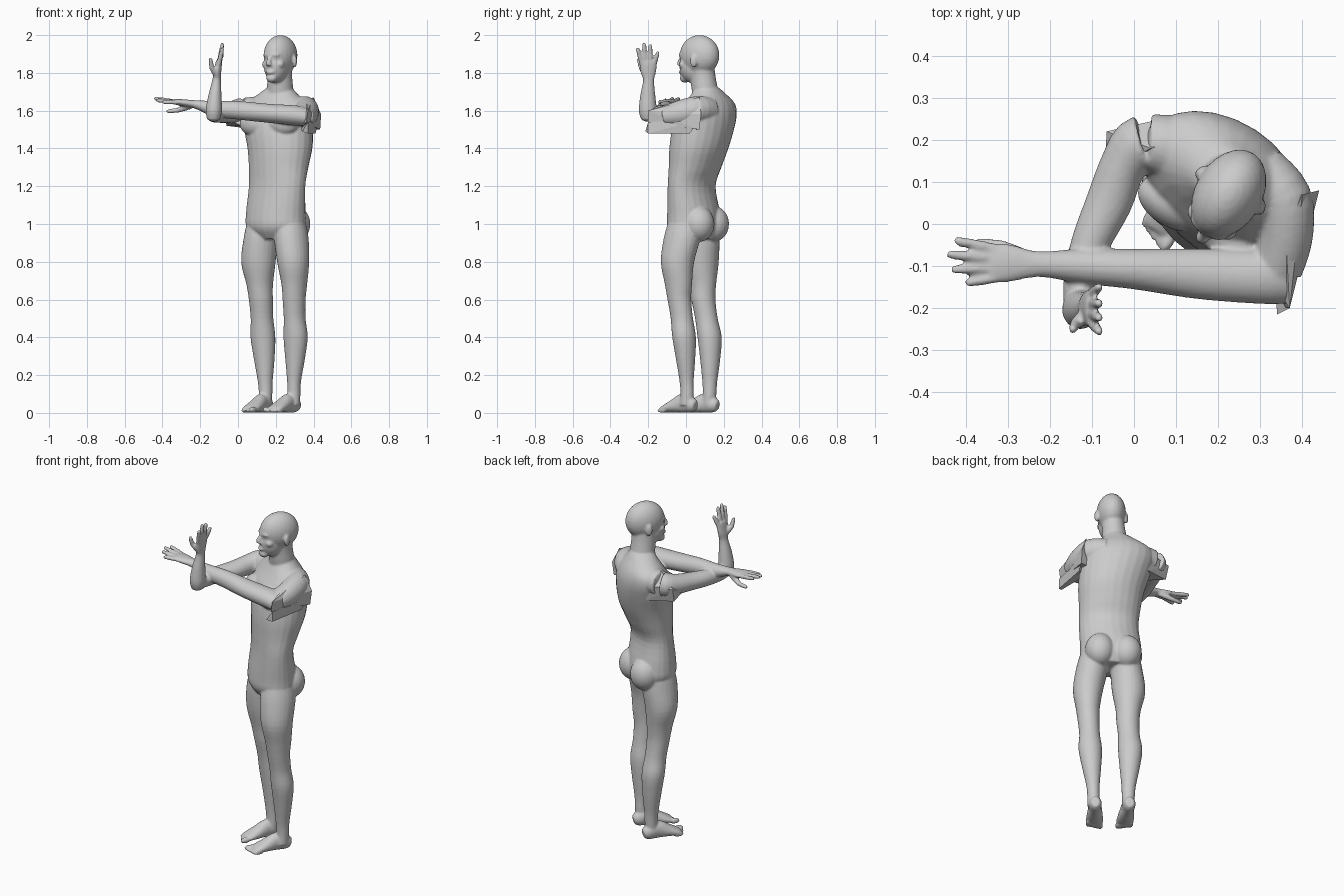
import bpy, bmesh
from math import sin, cos, pi, radians
from mathutils import Vector, Matrix

bm = bmesh.new()
YAW = radians(-31)


def ball(c, r, yaw=YAW):
    m = Matrix.Translation(c) @ Matrix.Rotation(yaw, 4, 'Z') @ Matrix.Diagonal((*r, 1))
    bmesh.ops.create_uvsphere(bm, u_segments=24, v_segments=16, radius=1, matrix=m)


def local(o, u, v, z, yaw=YAW):
    """u to the figure's left, v to its back, turned about o."""
    return (o[0] + u * cos(yaw) - v * sin(yaw), o[1] + u * sin(yaw) + v * cos(yaw), z)


def tube(pts, side, level=False, n=24, steps=4):
    """Loft ellipses (x, y, z, half width along side, other half width)."""
    P = [Vector(p) for p in pts]
    fine = []
    for i in range(len(P) - 1):
        a, b, c, d = P[max(i - 1, 0)], P[i], P[i + 1], P[min(i + 2, len(P) - 1)]
        for k in range(steps):
            t = k / steps
            fine.append(b + (c - a) * (t / 2) + (a * 2 - b * 5 + c * 4 - d) * (t * t / 2)
                        + (b * 3 - a - c * 3 + d) * (t ** 3 / 2))
    fine.append(P[-1])
    rings = []
    for i, p in enumerate(fine):
        q, w = fine[max(i - 1, 0)], fine[min(i + 1, len(fine) - 1)]
        t = Vector((0, 0, w[2] - q[2])) if level else Vector((w - q)[:3])
        t.normalize()
        s = Vector(side)
        s = (s - t * s.dot(t)).normalized()
        m = t.cross(s)
        o = Vector(p[:3])
        rings.append([bm.verts.new(o + s * p[3] * cos(2 * pi * j / n) + m * p[4] * sin(2 * pi * j / n))
                      for j in range(n)])
    for a, b in zip(rings, rings[1:]):
        for j in range(n):
            bm.faces.new((a[j], a[(j + 1) % n], b[(j + 1) % n], b[j]))
    bm.faces.new(rings[0][::-1])
    bm.faces.new(rings[-1])


def finger(base, tip, r=.0125):
    b, t = Vector(base), Vector(tip)
    m = b.lerp(t, .5)
    tube([(*b, r, r), (*m, r, r), (*t, r * .85, r * .85)], (.3, .8, .55), n=12)
    ball(t, (r * .85,) * 3)


def foot(heel, yaw, left):
    prof = [(0, .036, .022, .026), (.025, .042, .034, .041), (.08, .052, .036, .051),
            (.14, .037, .044, .036), (.19, .024, .048, .022), (.215, .018, .042, .014)]
    tube([(*local(heel, 0, -d, z, yaw), w, h) for d, z, w, h in prof], (cos(yaw), sin(yaw), 0))
    for i in range(5):
        u = (-.033 + i * .0175) * left
        r = .017 if i == 0 else .012
        ball(local(heel, u, -.225 + i * .007, r, yaw), (r * .85, .03, r), yaw)


def side_of(yaw):
    return (cos(yaw), sin(yaw), 0)


# torso
tube([(.205, .045, .92, .10, .09), (.2, .042, .98, .165, .125), (.2, .04, 1.06, .17, .125),
      (.207, .03, 1.2, .165, .107), (.215, .048, 1.3, .17, .125), (.222, .068, 1.4, .182, .145),
      (.215, .09, 1.5, .195, .15), (.208, .11, 1.58, .20, .138), (.205, .125, 1.64, .175, .11),
      (.212, .12, 1.69, .11, .08), (.22, .11, 1.72, .07, .065)], side_of(radians(-33)), True)
for s in (-1, 1):
    ball(local((.2, .045), s * .075, .07, 1.0), (.082, .085, .095))      # buttocks
    ball(local((.215, .09), s * .085, -.10, 1.53), (.09, .055, .065))    # chest

# neck and head
tube([(.215, .115, 1.63, .075, .07), (.222, .1, 1.71, .07, .07), (.222, .09, 1.78, .064, .068),
      (.225, .085, 1.84, .062, .066)], side_of(YAW), True)
H = (.225, .072)
ball(local(H, 0, 0, 1.893), (.08, .113, .107))
ball(local(H, 0, -.045, 1.835), (.063, .07, .088))
ball(local(H, 0, -.09, 1.772), (.03, .027, .024))
ball(local(H, 0, -.093, 1.895), (.05, .022, .017))
tube([(*local(H, 0, -.105, 1.89), .009, .01), (*local(H, 0, -.122, 1.86), .013, .014),
      (*local(H, 0, -.122, 1.838), .018, .014)], side_of(YAW), True, 12)
ball(local(H, 0, -.108, 1.803), (.024, .015, .012))
for s in (-1, 1):
    ball(local(H, s * .082, .012, 1.862), (.011, .02, .033), YAW + s * .4)
    ball(local(H, s * .04, -.075, 1.845), (.026, .025, .022))

# legs
tube([(.275, -.005, 1.03, .075, .085), (.282, -.02, .93, .088, .1), (.292, -.045, .8, .083, .09),
      (.298, -.04, .68, .066, .074), (.297, -.035, .6, .06, .064), (.3, -.022, .5, .057, .06),
      (.305, -.01, .4, .065, .062), (.302, -.002, .28, .052, .05), (.297, .003, .17, .037, .038),
      (.296, .006, .1, .034, .036), (.293, .002, .04, .034, .038)], side_of(YAW), True)
tube([(.13, .08, 1.03, .075, .085), (.122, .08, .93, .088, .1), (.108, .083, .8, .092, .09),
      (.115, .088, .68, .07, .072), (.121, .092, .6, .064, .064), (.127, .108, .5, .06, .06),
      (.132, .125, .4, .067, .063), (.139, .128, .28, .055, .052), (.144, .126, .17, .04, .04),
      (.146, .125, .1, .036, .036), (.142, .12, .04, .034, .038)], side_of(YAW), True)
foot((.317, .05), radians(-38), 1)
foot((.168, .168), radians(-31), -1)

# left arm, stretched across the chest
tube([(.3, .12, 1.6, .07, .07), (.355, .06, 1.605, .068, .072), (.36, -.03, 1.585, .065, .07),
      (.34, -.11, 1.57, .06, .055)], (1, 0, 0))
tube([(.36, -.12, 1.565, .07, .05), (.3, -.125, 1.575, .065, .053), (.15, -.118, 1.587, .06, .05),
      (0, -.107, 1.602, .048, .049), (-.12, -.1, 1.61, .042, .042), (-.21, -.096, 1.63, .031, .025),
      (-.25, -.095, 1.637, .034, .02), (-.3, -.093, 1.643, .046, .018),
      (-.34, -.093, 1.648, .045, .014)], (0, 1, 0))
for y0, x1, y1, z1 in ((-.06, -.418, -.04, 1.662), (-.082, -.435, -.073, 1.664),
                       (-.105, -.425, -.108, 1.655), (-.127, -.392, -.139, 1.645)):
    finger((-.325, y0, 1.645), (x1, y1, z1))
finger((-.25, -.08, 1.625), (-.32, -.05, 1.602), .016)
finger((-.32, -.05, 1.602), (-.37, -.045, 1.597))

# right arm, bent with the forearm upright
tube([(.1, .18, 1.6, .075, .075), (.02, .19, 1.6, .07, .068), (-.025, .14, 1.592, .056, .058),
      (-.06, .05, 1.585, .055, .05), (-.105, -.05, 1.582, .046, .046), (-.127, -.14, 1.58, .041, .042),
      (-.13, -.2, 1.58, .036, .037)], (1, 0, 0))
ball((-.131, -.205, 1.577), (.036, .038, .036))
tube([(-.13, -.203, 1.55, .033, .033), (-.128, -.203, 1.6, .043, .047), (-.122, -.202, 1.68, .035, .04),
      (-.113, -.198, 1.76, .023, .029), (-.11, -.199, 1.8, .021, .04), (-.103, -.2, 1.845, .018, .047),
      (-.1, -.2, 1.865, .015, .045)], (1, 0, 0))
for y0, y1, z1 in ((-.235, -.255, 1.925), (-.212, -.223, 1.95), (-.188, -.189, 1.943), (-.166, -.15, 1.905)):
    finger((-.101, y0, 1.85), (-.083, y1, z1))
finger((-.115, -.215, 1.79), (-.14, -.238, 1.83), .016)
finger((-.14, -.238, 1.83), (-.145, -.25, 1.87))

# fuse the parts into one smooth skin
bmesh.ops.recalc_face_normals(bm, faces=bm.faces)
me = bpy.data.meshes.new("body")
bm.to_mesh(me)
bm.free()
body = bpy.data.objects.new("body", me)
bpy.context.collection.objects.link(body)
rm = body.modifiers.new("fuse", 'REMESH')
rm.mode, rm.voxel_size, rm.use_smooth_shade = 'VOXEL', .006, True
sm = body.modifiers.new("soften", 'SMOOTH')
sm.factor, sm.iterations = .5, 5


# creased skin folds at the shoulders
def fold(name, pts):
    b = bmesh.new()
    for p in pts:
        b.verts.new(p)
    bmesh.ops.convex_hull(b, input=b.verts)
    m = bpy.data.meshes.new(name)
    b.to_mesh(m)
    b.free()
    bpy.context.collection.objects.link(bpy.data.objects.new(name, m))


fold("left_shoulder_fold", [(.44, .08, 1.58), (.435, .07, 1.5), (.40, .07, 1.67), (.36, -.02, 1.66),
                            (.37, -.2, 1.6), (.36, -.2, 1.535), (.31, -.1, 1.54), (.36, .06, 1.5)])
fold("left_lower_fold", [(.43, .07, 1.55), (.41, .02, 1.48), (.37, -.2, 1.48), (.34, -.215, 1.49),
                         (.37, -.2, 1.54), (.33, -.02, 1.5)])
fold("right_shoulder_fold", [(-.065, .22, 1.6), (-.06, .2, 1.52), (.12, .262, 1.6), (.1, .24, 1.5),
                             (.04, .18, 1.67), (.12, .2, 1.67), (-.07, .12, 1.56), (.02, .12, 1.52)])
